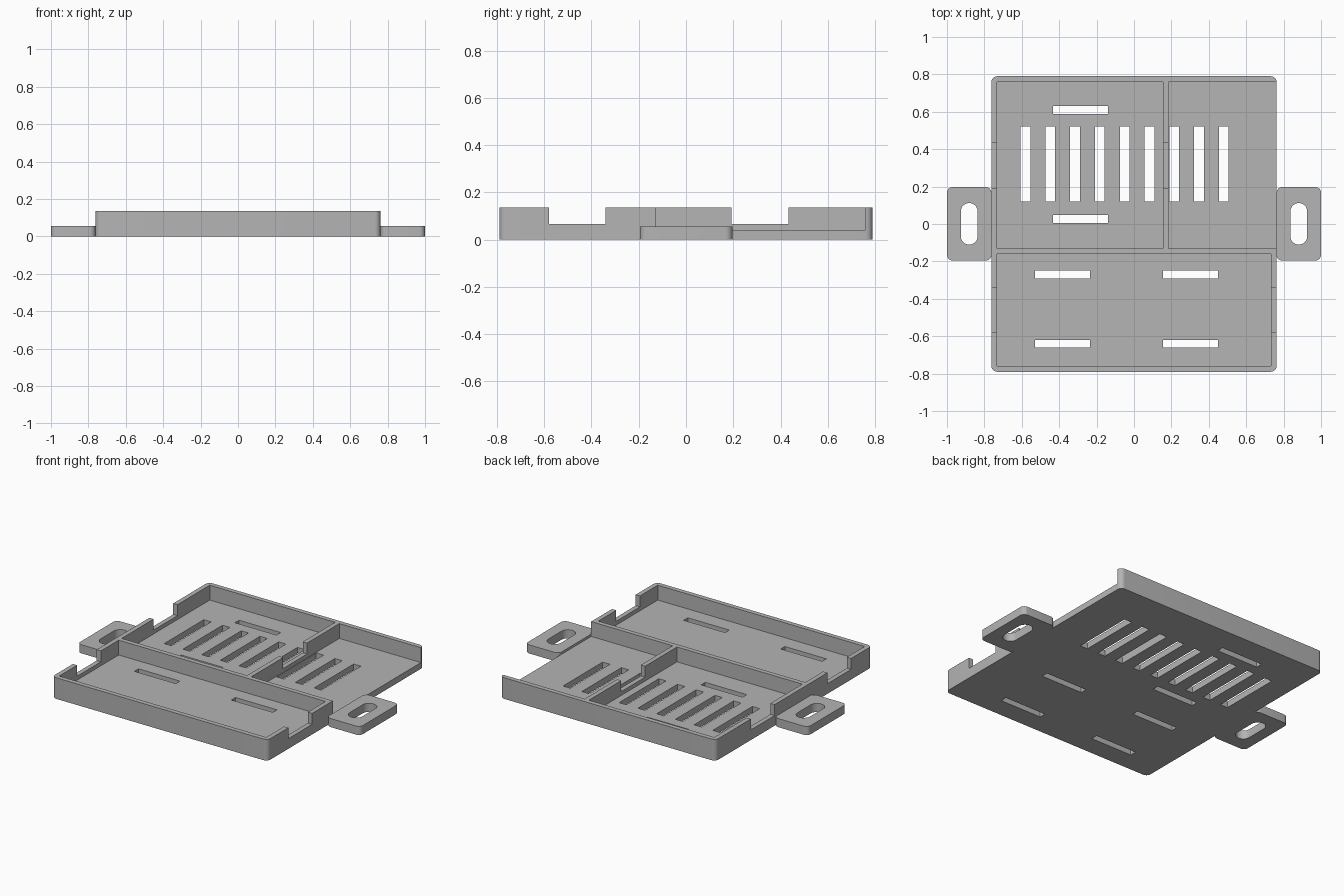
import bpy, bmesh, math

cube = bpy.data.objects.get("Cube")
if cube:
    bpy.data.objects.remove(cube, do_unlink=True)

W, D, H = 0.762, 0.79, 0.135     # tray half width, half depth, height
WALL, FLOOR, NOTCH = 0.03, 0.04, 0.065
TAB_TOP = 0.055
LOW, HIGH = -0.1, 0.3            # cutter overshoot

grey = bpy.data.materials.new("plain grey")
grey.use_nodes = True
COLOUR = (0.46, 0.46, 0.46, 1)
grey.diffuse_color = COLOUR
grey.node_tree.nodes["Principled BSDF"].inputs["Base Color"].default_value = COLOUR


def block(name, x0, x1, y0, y1, z0, z1, r=0.0, steps=8):
    """Upright prism on a rectangle with optional rounded corners."""
    pts = []
    for i, (cx, cy) in enumerate([(x1 - r, y1 - r), (x0 + r, y1 - r),
                                  (x0 + r, y0 + r), (x1 - r, y0 + r)]):
        for k in range(steps + 1 if r else 1):
            a = math.pi / 2 * (i + k / steps)
            pts.append((cx + r * math.cos(a), cy + r * math.sin(a), z0))
    bm = bmesh.new()
    face = bm.faces.new([bm.verts.new(p) for p in pts])
    top = bmesh.ops.extrude_face_region(bm, geom=[face])["geom"]
    bmesh.ops.translate(bm, vec=(0, 0, z1 - z0),
                        verts=[v for v in top if isinstance(v, bmesh.types.BMVert)])
    bmesh.ops.remove_doubles(bm, verts=bm.verts, dist=1e-5)
    bmesh.ops.recalc_face_normals(bm, faces=bm.faces)
    mesh = bpy.data.meshes.new(name)
    bm.to_mesh(mesh)
    bm.free()
    mesh.materials.append(grey)
    ob = bpy.data.objects.new(name, mesh)
    bpy.context.collection.objects.link(ob)
    return ob


def activate(ob):
    bpy.ops.object.select_all(action="DESELECT")
    ob.select_set(True)
    bpy.context.view_layer.objects.active = ob


def cut(ob, *box, r=0.0):
    """Subtract a block from an object."""
    cutter = block("cutter", *box, r=r)
    cutter.hide_render = True
    activate(ob)
    mod = ob.modifiers.new("cut", "BOOLEAN")
    mod.operation, mod.solver, mod.object = "DIFFERENCE", "EXACT", cutter
    bpy.ops.object.modifier_apply(modifier=mod.name)
    bpy.data.objects.remove(cutter, do_unlink=True)


def smooth(ob):
    activate(ob)
    bpy.ops.object.shade_smooth_by_angle(angle=math.radians(30))


# Tray with three pockets; the back right one is open at its outer side
tray = block("tray", -W, W, -D, D, 0, H, r=0.03)
cut(tray, -W + WALL, 0.155, -0.13, D - WALL, FLOOR, HIGH)
cut(tray, 0.185, W + 0.1, -0.13, D - WALL, FLOOR, HIGH)
cut(tray, -W + WALL, W - WALL, -D + WALL, -0.16, FLOOR, HIGH)

# Lowered notches in the side walls and in the divider
cut(tray, -W - 0.1, 0.3, 0.193, 0.433, NOTCH, HIGH)
cut(tray, -W - 0.1, W + 0.1, -0.58, -0.34, NOTCH, HIGH)

# Row of vent slots
for i in range(9):
    x = -0.58 + i * 0.1325
    cut(tray, x - 0.026, x + 0.026, 0.12, 0.52, LOW, 0.06)

# Strap slots
for x, y in [(-0.287, 0.61), (-0.287, 0.027), (-0.383, -0.27),
             (0.303, -0.27), (-0.383, -0.64), (0.303, -0.64)]:
    cut(tray, x - 0.147, x + 0.147, y - 0.021, y + 0.021, LOW, 0.06)
smooth(tray)

# Mounting tabs with oblong holes
for name, s in (("left_tab", 1), ("right_tab", -1)):
    x = s * (W + 1) / 2
    half = (1 - W) / 2
    tab = block(name, x - half, x + half, -0.195, 0.197, 0, TAB_TOP, r=0.03)
    cut(tab, x - 0.045, x + 0.045, -0.11, 0.112, LOW, HIGH, r=0.0449)
    smooth(tab)
